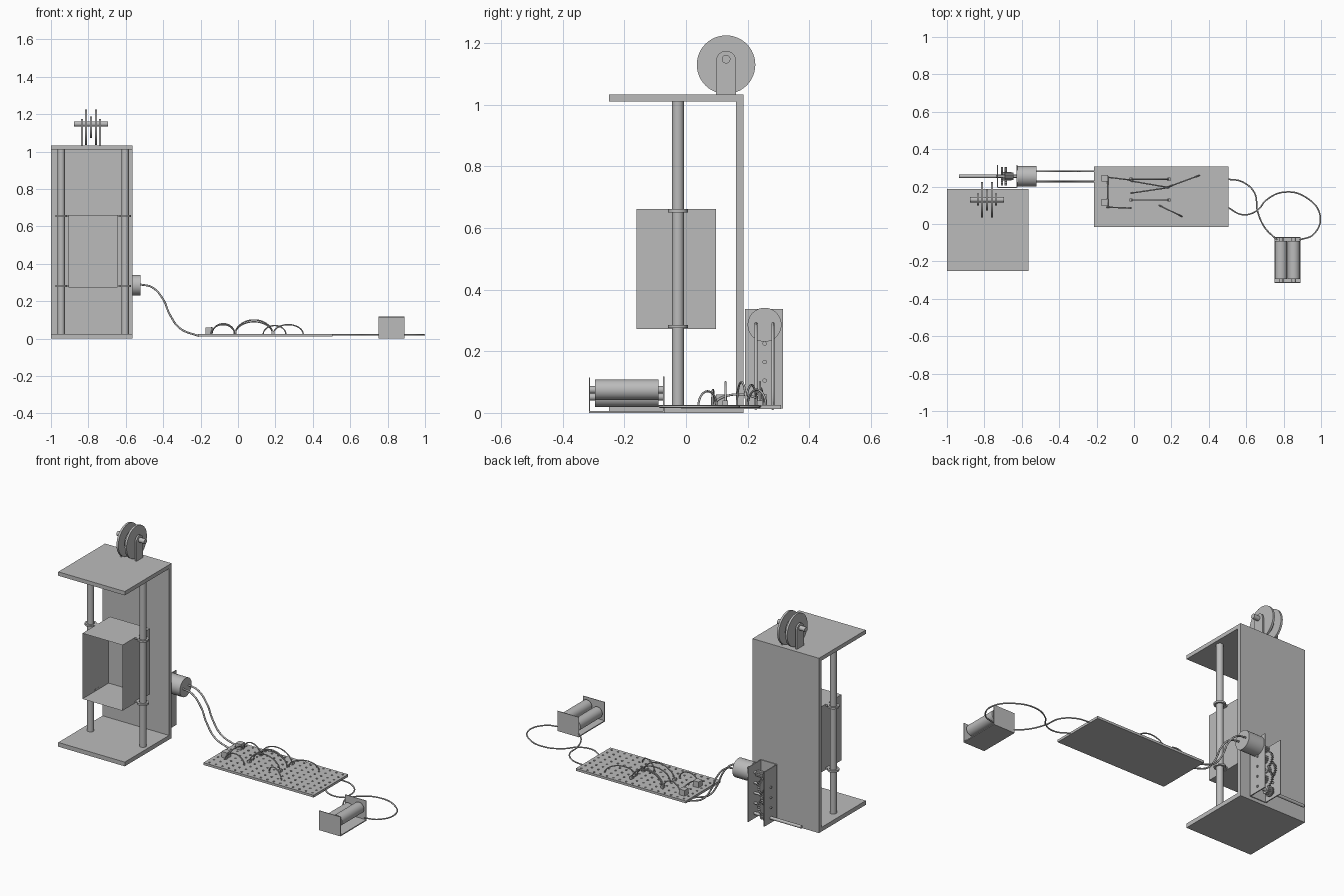
import bpy, bmesh, math
from mathutils import Vector, Matrix

if "Cube" in bpy.data.objects:
    bpy.data.objects.remove(bpy.data.objects["Cube"])

GREY = (0.5, 0.5, 0.5, 1)
mat = bpy.data.materials.new("plain grey")
mat.use_nodes = True
mat.diffuse_color = GREY
mat.node_tree.nodes["Principled BSDF"].inputs["Base Color"].default_value = GREY


def finish(name, bm):
    bmesh.ops.recalc_face_normals(bm, faces=bm.faces[:])
    me = bpy.data.meshes.new(name)
    bm.to_mesh(me)
    bm.free()
    me.materials.append(mat)
    ob = bpy.data.objects.new(name, me)
    bpy.context.collection.objects.link(ob)
    return ob


def smooth(ob):
    bpy.ops.object.select_all(action='DESELECT')
    ob.select_set(True)
    bpy.context.view_layer.objects.active = ob
    bpy.ops.object.shade_smooth_by_angle(angle=math.radians(35))
    return ob


def box(name, x, y, z):
    bm = bmesh.new()
    size = [b - a for a, b in (x, y, z)]
    mid = [(a + b) / 2 for a, b in (x, y, z)]
    bmesh.ops.create_cube(bm, size=1, matrix=Matrix.Translation(mid) @ Matrix.Diagonal((*size, 1)))
    return finish(name, bm)


def rod(name, a, b, r, sides=32):
    a, b = Vector(a), Vector(b)
    turn = (b - a).to_track_quat('Z', 'Y').to_matrix().to_4x4()
    bm = bmesh.new()
    bmesh.ops.create_cone(bm, cap_ends=True, segments=sides, radius1=r, radius2=r,
                          depth=(b - a).length, matrix=Matrix.Translation((a + b) / 2) @ turn)
    return smooth(finish(name, bm))


def side_prism(name, outline, x0, x1):
    """Extrude a (y, z) outline along x."""
    bm = bmesh.new()
    face = bm.faces.new([bm.verts.new((x0, y, z)) for y, z in outline])
    out = bmesh.ops.extrude_face_region(bm, geom=[face])
    bmesh.ops.translate(bm, vec=(x1 - x0, 0, 0),
                        verts=[g for g in out["geom"] if isinstance(g, bmesh.types.BMVert)])
    return finish(name, bm)


def wire(name, points, r=0.004):
    cu = bpy.data.curves.new(name, 'CURVE')
    cu.dimensions = '3D'
    cu.bevel_depth = r
    cu.bevel_resolution = 2
    cu.resolution_u = 8
    cu.use_fill_caps = True
    sp = cu.splines.new('BEZIER')
    sp.bezier_points.add(len(points) - 1)
    for bp, p in zip(sp.bezier_points, points):
        bp.co = p
        bp.handle_left_type = bp.handle_right_type = 'AUTO'
    cu.materials.append(mat)
    ob = bpy.data.objects.new(name, cu)
    bpy.context.collection.objects.link(ob)


def gear(name, y, z, r, teeth, x0, x1):
    pts = []
    for i in range(teeth * 4):
        a = math.tau * i / (teeth * 4)
        rr = r if i % 4 < 2 else r * 0.84
        pts.append((y + rr * math.cos(a), z + rr * math.sin(a)))
    side_prism(name, pts, x0, x1)


# Lift frame: base, top and back wall
FX = (-1, -0.565)
box("base_plate", FX, (-0.25, 0.187), (0, 0.025))
box("top_plate", FX, (-0.25, 0.187), (1.01, 1.033))
box("back_wall", FX, (0.163, 0.187), (0.025, 1.01))

# Guide rods with the sliding rings of the lift car
CX, RY = -0.774, -0.026
for side, s in (("left", 1), ("right", -1)):
    x = CX + s * 0.171
    rod(side + "_guide_rod", (x, RY, 0.025), (x, RY, 1.01), 0.019)
    for level, z in (("lower", 0.275), ("upper", 0.65)):
        bm = bmesh.new()
        n = 32
        for r in (0.021, 0.032):
            for i in range(n):
                a = math.tau * i / n
                bm.verts.new((x + r * math.cos(a), RY + r * math.sin(a), z))
        bm.verts.ensure_lookup_table()
        for i in range(n):
            j = (i + 1) % n
            bm.faces.new([bm.verts[k] for k in (i, j, n + j, n + i)])
        out = bmesh.ops.extrude_face_region(bm, geom=bm.faces[:])
        bmesh.ops.translate(bm, vec=(0, 0, 0.011),
                            verts=[g for g in out["geom"] if isinstance(g, bmesh.types.BMVert)])
        smooth(finish(f"{side}_{level}_ring", bm))
        box(f"{side}_{level}_ring_lug", sorted((CX + s * 0.13, CX + s * 0.142)),
            (RY - 0.015, RY + 0.015), (z, z + 0.011))

# Lift car, open at the front
T = 0.012
CAR_X, CAR_Y, CAR_Z = (CX - 0.131, CX + 0.131), (-0.16, 0.097), (0.273, 0.661)
bm = bmesh.new()
outer = [bm.verts.new((x, y, z)) for y in CAR_Y for x, z in
         ((CAR_X[0], CAR_Z[0]), (CAR_X[1], CAR_Z[0]), (CAR_X[1], CAR_Z[1]), (CAR_X[0], CAR_Z[1]))]
for i in range(4):
    j = (i + 1) % 4
    bm.faces.new([outer[k] for k in (i, j, j + 4, i + 4)])
bm.faces.new(outer[4:])
front = bm.faces.new(outer[:4])
bmesh.ops.inset_region(bm, faces=[front], thickness=T)
out = bmesh.ops.extrude_face_region(bm, geom=[front])
bmesh.ops.translate(bm, vec=(0, CAR_Y[1] - CAR_Y[0] - T, 0),
                    verts=[g for g in out["geom"] if isinstance(g, bmesh.types.BMVert)])
bmesh.ops.delete(bm, geom=[front], context='FACES_ONLY')
finish("lift_car", bm)

# Pulley on the roof
PY, PX = 0.13, -0.786
for side, s in (("left", 1), ("right", -1)):
    x = PX + s * 0.027
    rod(side + "_pulley_disc", (x - 0.006, PY, 1.13), (x + 0.006, PY, 1.13), 0.095, 48)
    arch = [(PY + 0.032 * math.cos(math.pi * i / 16), 1.143 + 0.032 * math.sin(math.pi * i / 16))
            for i in range(17)]
    x = PX + s * 0.048
    smooth(side_prism(side + "_pulley_stand", [(PY + 0.032, 1.033)] + arch + [(PY - 0.032, 1.033)],
                      x - 0.005, x + 0.005))
rod("pulley_hub", (PX - 0.006, PY, 1.13), (PX + 0.006, PY, 1.13), 0.058)
rod("pulley_axle", (PX - 0.09, PY, 1.148), (PX + 0.09, PY, 1.148), 0.014)

# Gearbox behind the wall
GY = 0.255
for name, x in (("inner", -0.625), ("outer", -0.73)):
    box(name + "_gearbox_plate", (x - 0.003, x + 0.003), (0.195, 0.315), (0.015, 0.337))
box("gearbox_web", (-0.73, -0.625), (0.192, 0.197), (0.015, 0.337))
for i, z in enumerate((0.045, 0.105, 0.165, 0.225)):
    x = -0.712 + 0.02 * (i % 2)
    gear(f"large_gear_{i}", GY, z, 0.05 if i else 0.028, 24, x, x + 0.012)
    gear(f"small_gear_{i}", GY, z, 0.022, 12, x + 0.012, x + 0.036)
    rod(f"gear_pin_{i}", (-0.738, GY, z), (-0.617, GY, z), 0.007, 16)
gear("motor_gear", GY, 0.286, 0.02, 12, -0.69, -0.645)
rod("output_shaft", (-0.935, GY, 0.045), (-0.62, GY, 0.045), 0.009, 16)

# Motor and its two leads
rod("motor", (-0.622, GY, 0.286), (-0.52, GY, 0.286), 0.055, 48)
rod("motor_shaft", (-0.66, GY, 0.286), (-0.622, GY, 0.286), 0.008, 16)
LEAD = ((-0.525, 0.29), (-0.46, 0.275), (-0.40, 0.21), (-0.365, 0.13), (-0.31, 0.055), (-0.21, 0.014))
for name, y in (("front", 0.227), ("rear", 0.282)):
    wire(name + "_motor_lead", [(x, y, z) for x, z in LEAD], 0.005)

# Circuit board with blind holes
TOP = 0.026
board = box("circuit_board", (-0.215, 0.505), (-0.015, 0.308), (0.012, TOP))
bm = bmesh.new()
for i in range(17):
    for j in range(8):
        bmesh.ops.create_cone(bm, cap_ends=True, segments=8, radius1=0.006, radius2=0.006, depth=0.02,
                              matrix=Matrix.Translation((-0.19 + 0.042 * i, 0.006 + 0.0405 * j, TOP + 0.002)))
cutter = finish("hole_cutter", bm)
cutter.hide_render = True
cutter.hide_set(True)
cutter.display_type = 'WIRE'
mod = board.modifiers.new("holes", 'BOOLEAN')
mod.operation = 'DIFFERENCE'
mod.object = cutter
bpy.context.view_layer.objects.active = board
bpy.ops.object.modifier_apply(modifier=mod.name)
bpy.data.objects.remove(cutter)

# Jumper wires: start, end, peak height
JUMPERS = (((-0.016, 0.24), (0.187, 0.24), 0.1), ((-0.016, 0.128), (0.187, 0.128), 0.1),
           ((-0.14, 0.25), (-0.016, 0.235), 0.08), ((-0.016, 0.23), (0.187, 0.195), 0.09),
           ((-0.016, 0.165), (0.187, 0.195), 0.1), ((0.187, 0.2), (0.35, 0.26), 0.075),
           ((0.134, 0.1), (0.257, 0.04), 0.07), ((-0.14, 0.25), (-0.14, 0.09), 0.06),
           ((-0.145, 0.09), (-0.016, 0.085), 0.075))
for i, (a, b, h) in enumerate(JUMPERS):
    pts = []
    for k in range(9):
        t = math.pi * k / 8
        f = (1 - math.cos(t)) / 2
        pts.append((a[0] + (b[0] - a[0]) * f, a[1] + (b[1] - a[1]) * f,
                    0.02 + (h - 0.02) * math.sin(t)))
    wire(f"jumper_wire_{i}", pts, 0.0035)

# Board components
for i, y in enumerate((0.245, 0.115)):
    box(f"switch_{i}", (-0.175, -0.14), (y - 0.018, y + 0.018), (TOP, 0.06))
for i, y in enumerate((0.24, 0.128)):
    for x in (-0.016, 0.187):
        box(f"terminal_{i}", (x - 0.008, x + 0.008), (y - 0.009, y + 0.009), (TOP, 0.04))

# Battery holder: bent bracket and two cells
HX = (0.75, 0.89)
box("holder_floor", HX, (-0.315, -0.07), (0, 0.006))
box("holder_front_plate", HX, (-0.315, -0.311), (0, 0.115))
box("holder_back_plate", HX, (-0.074, -0.07), (0, 0.118))
for i, (x, z) in enumerate(((0.786, 0.052), (0.854, 0.075))):
    rod(f"battery_{i}", (x, -0.295, z), (x, -0.09, z), 0.033)
    rod(f"battery_contacts_{i}", (x, -0.312, z), (x, -0.073, z), 0.012, 16)

# Battery leads
LEADS = (((0.5, 0.24), (0.58, 0.225), (0.645, 0.165), (0.66, 0.07), (0.70, -0.02), (0.765, -0.085)),
         ((0.5, 0.09), (0.58, 0.05), (0.655, 0.07), (0.71, 0.13), (0.80, 0.17), (0.915, 0.145),
          (0.995, 0.045), (0.96, -0.055), (0.885, -0.085)))
for i, path in enumerate(LEADS):
    wire(f"battery_lead_{i}", [(x, y, 0.02) for x, y in path])
